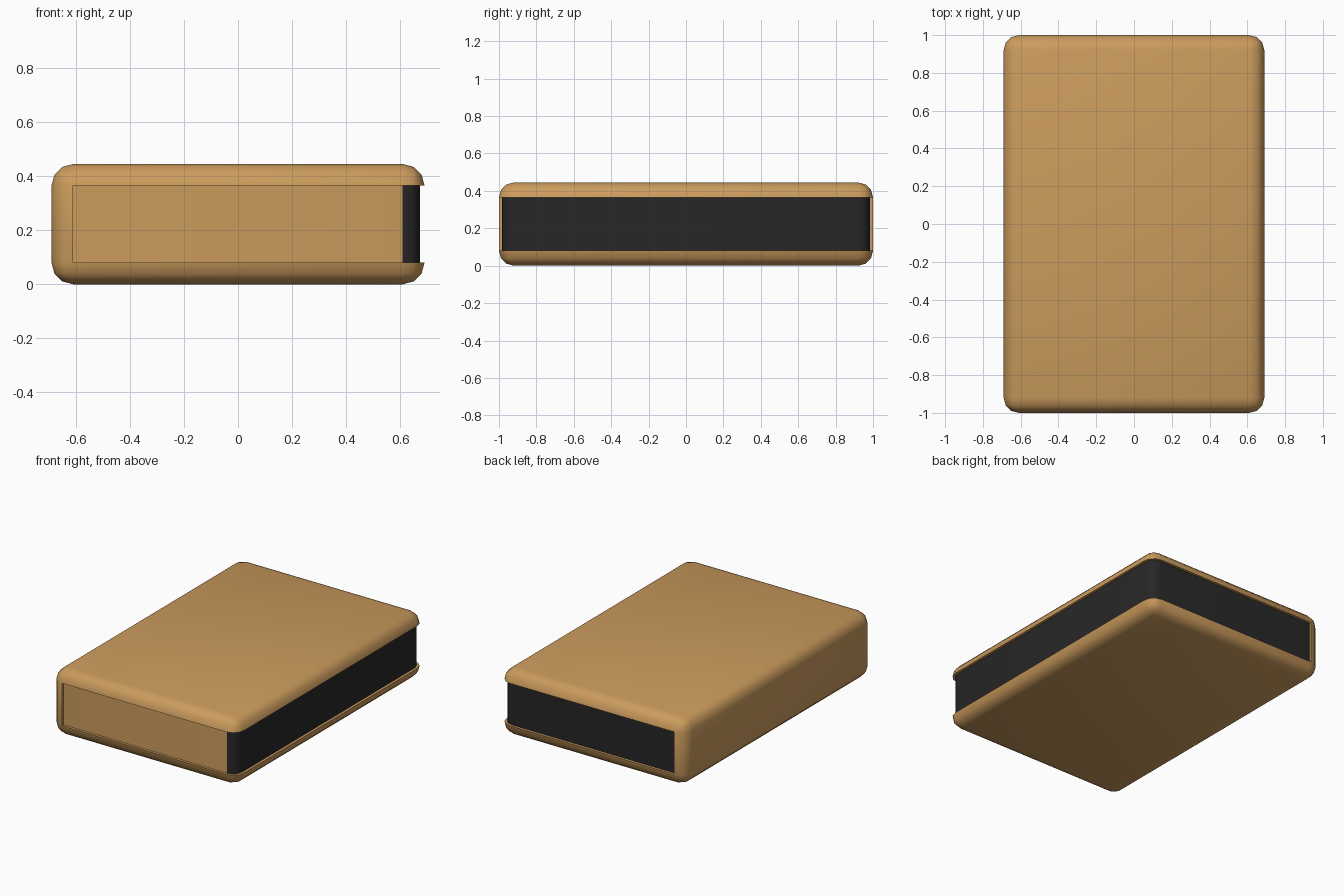
import bpy, bmesh, math

if "Cube" in bpy.data.objects:
    bpy.data.objects.remove(bpy.data.objects["Cube"])

SIZE = (1.38, 2.0, 0.445)
RADIUS = 0.08
RECESS = 0.017


def material(name, color):
    mat = bpy.data.materials.new(name)
    mat.diffuse_color = color
    mat.use_nodes = True
    mat.node_tree.nodes["Principled BSDF"].inputs["Base Color"].default_value = mat.diffuse_color
    return mat


# Rounded slab: the whole closed book
bm = bmesh.new()
bmesh.ops.create_cube(bm, size=1)
bmesh.ops.scale(bm, vec=SIZE, verts=bm.verts)
bmesh.ops.translate(bm, vec=(0, 0, SIZE[2] / 2), verts=bm.verts)
bmesh.ops.bevel(bm, geom=bm.edges[:], offset=RADIUS, offset_type='OFFSET',
                segments=3, profile=0.5, affect='EDGES')
bm.normal_update()

# Page band: upright faces on front, right and back, sunk below the cover edge
pages = [f for f in bm.faces
         if abs(f.normal.z) < 0.01
         and f.calc_center_median().x > -SIZE[0] / 2 + RADIUS]
bmesh.ops.inset_region(bm, faces=pages, thickness=0, depth=-RECESS,
                       use_even_offset=True)
bm.normal_update()

# Dark pages all round, except the flat front panel in the cover colour
for f in pages:
    if f.normal.y > -0.99:
        f.material_index = 1

mesh = bpy.data.meshes.new("book")
bm.to_mesh(mesh)
bm.free()
mesh.materials.append(material("cover_tan", (0.60, 0.33, 0.11, 1)))
mesh.materials.append(material("page_black", (0.02, 0.02, 0.02, 1)))
book = bpy.data.objects.new("book", mesh)
bpy.context.collection.objects.link(book)

bpy.context.view_layer.objects.active = book
book.select_set(True)
bpy.ops.object.shade_smooth_by_angle(angle=math.radians(40))
